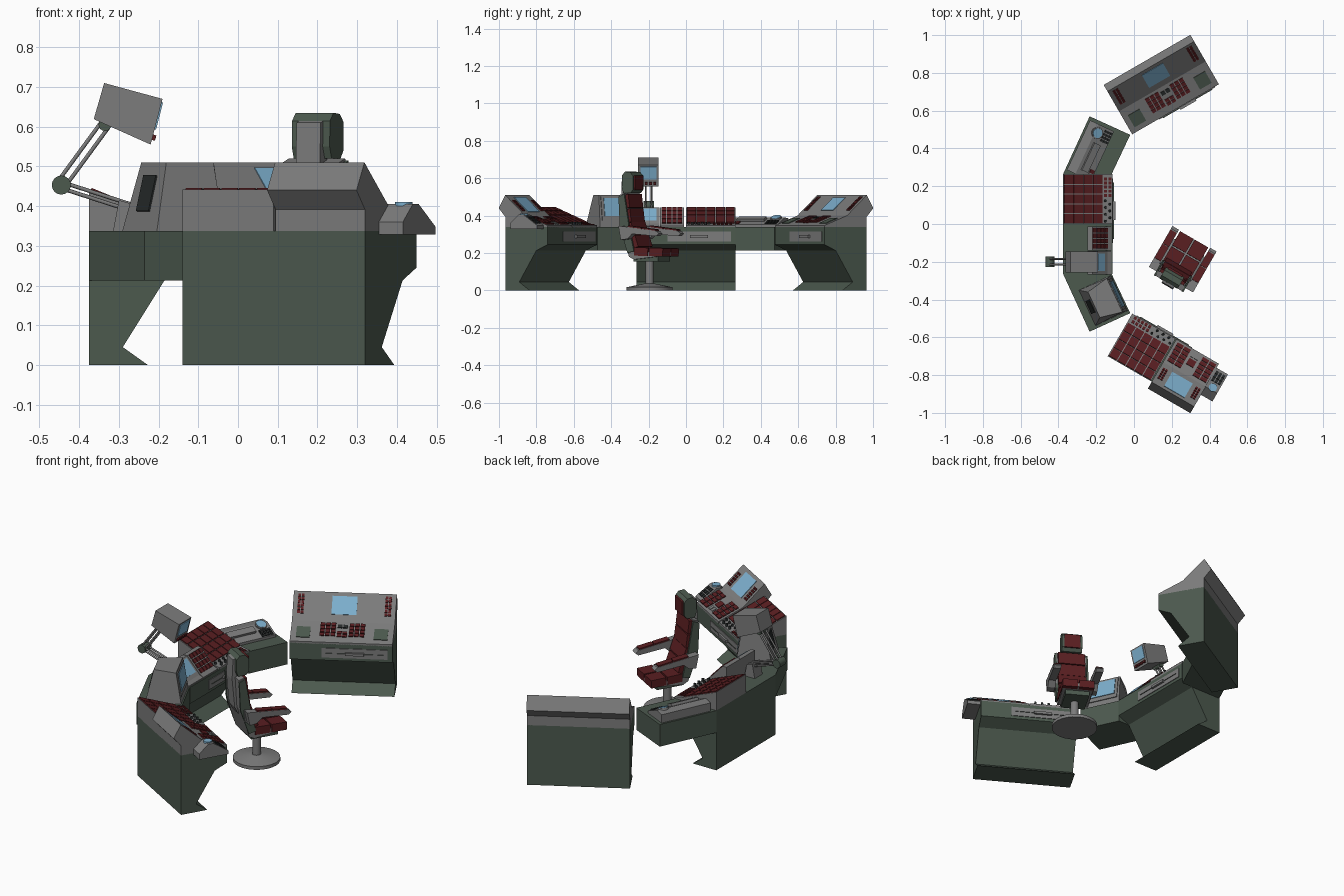
import bpy, bmesh
from math import radians
from mathutils import Matrix, Vector

if "Cube" in bpy.data.objects:
    bpy.data.objects.remove(bpy.data.objects["Cube"])


def mat(name, r, g, b):
    m = bpy.data.materials.new(name)
    m.diffuse_color = (r, g, b, 1)
    m.use_nodes = True
    m.node_tree.nodes["Principled BSDF"].inputs["Base Color"].default_value = m.diffuse_color
    return m


GREEN = mat("green", .072, .10, .076)
RED = mat("red", .10, .013, .015)
BLUE = mat("blue", .20, .42, .60)
DARK = mat("dark", .02, .024, .024)
GREY = mat("grey", .20, .20, .20)


# Local frame: x = towards the operator, y = sideways, z = up
def frame(x, y, deg):
    return Matrix.Translation((x, y, 0)) @ Matrix.Rotation(radians(deg), 4, 'Z')


def finish(name, bm, F, m):
    bmesh.ops.recalc_face_normals(bm, faces=bm.faces)
    me = bpy.data.meshes.new(name)
    bm.to_mesh(me)
    bm.free()
    ob = bpy.data.objects.new(name, me)
    ob.matrix_world = F
    me.materials.append(m)
    bpy.context.collection.objects.link(ob)
    return ob


def prism(name, F, prof, s0, s1, m=GREY):
    """Extrude a (forward, up) profile sideways from s0 to s1."""
    bm = bmesh.new()
    f = bm.faces.new([bm.verts.new((d, s0, z)) for d, z in prof])
    r = bmesh.ops.extrude_face_region(bm, geom=[f])
    for v in r['geom']:
        if isinstance(v, bmesh.types.BMVert):
            v.co.y = s1
    return finish(name, bm, F, m)


def pads(name, F, p0, p1, s0, s1, nd=1, ns=1, m=RED, h=.006, gap=.005):
    """Grid of raised blocks on the slope running from p0 down to p1."""
    a, b = Vector((p0[0], 0, p0[1])), Vector((p1[0], 0, p1[1]))
    u = (b - a).normalized()
    n = Vector((-u.z, 0, u.x))
    L, W = (b - a).length / nd, (s1 - s0) / ns
    R = Matrix((u, (0, 1, 0), n)).transposed().to_4x4()
    bm = bmesh.new()
    for i in range(nd):
        for j in range(ns):
            c = a + u * L * (i + .5) + Vector((0, s0 + W * (j + .5), 0))
            S = Matrix.Diagonal((L - gap, W - gap, 2 * h, 1))
            bmesh.ops.create_cube(bm, size=1, matrix=Matrix.Translation(c) @ R @ S)
    return finish(name, bm, F, m)


def rod(name, F, p, q, r, m=GREY, r2=None, n=16):
    p, q = Vector(p), Vector(q)
    M = Matrix.Translation((p + q) / 2) @ (q - p).to_track_quat('Z', 'Y').to_matrix().to_4x4()
    bm = bmesh.new()
    bmesh.ops.create_cone(bm, cap_ends=True, segments=n, radius1=r,
                          radius2=r if r2 is None else r2, depth=(q - p).length, matrix=M)
    for f in bm.faces:
        f.smooth = len(f.verts) == 4
    return finish(name, bm, F, m)


CEN = frame(-.375, 0, 0)
LOW = frame(.09, -.8325, 60)
UPP = frame(.09, .8325, -60)
BASE = [(0, 0), (0, .338), (.26, .338), (.26, .245), (.19, .213), (.085, .045), (.148, 0)]

# Three desk bases with a drawer plate on the front
for nm, F in (("centre", CEN), ("right", LOW), ("left", UPP)):
    prism(nm + "_desk_base", F, BASE, -.265, .265, GREEN)
    pads(nm + "_drawer_plate", F, (.26, .315), (.26, .262), -.10, .24, m=GREY, h=.004, gap=0)
    pads(nm + "_drawer_slots", F, (.264, .298), (.264, .278), -.09, .23, 1, 2, GREEN, .004, .02)
    pads(nm + "_drawer_handle", F, (.264, .297), (.264, .279), .02, .12, m=GREY, h=.012, gap=.004)

# Corner shelves joining the desks
for nm, k in (("left", 1), ("right", -1)):
    bm = bmesh.new()
    pts = [(-.375, .265), (-.235, .57), (-.02, .472), (-.118, .265)]
    lo, hi = ([bm.verts.new((x, k * y, z)) for x, y in pts] for z in (.213, .338))
    bm.faces.new(lo)
    bm.faces.new(hi)
    for i in range(4):
        j = (i + 1) % 4
        bm.faces.new((lo[i], lo[j], hi[j], hi[i]))
    finish(nm + "_corner_shelf", bm, Matrix(), GREEN)

# Large sloped key panels with a strip of knobs in front
for nm, F in (("centre", CEN), ("right", LOW)):
    prism(nm + "_key_wedge", F, [(0, .335), (0, .442), (.21, .357), (.26, .348), (.26, .335)], 0, .265)
    pads(nm + "_large_keys", F, (.002, .441), (.208, .358), .003, .262, 4, 5)
    pads(nm + "_strip_keys", F, (.213, .356), (.258, .348), .14, .25, 2, 5, RED, .005, .007)
    for i in range(7):
        d = .223 + .024 * (i % 2)
        rod(nm + "_knob", F, (d, .015 + i * .018, .345), (d, .015 + i * .018, .366), .008, DARK, .006, 8)

# Small key block and small display on the centre desk
STEEP = [(.13, .335), (.13, .442), (.155, .442), (.235, .357), (.255, .345), (.255, .335)]
prism("small_key_block", CEN, STEEP, -.14, -.012)
pads("small_keys", CEN, (.153, .443), (.235, .357), -.132, -.02, 4, 4)
prism("small_display_block", CEN, STEEP, -.267, -.143)
pads("small_display", CEN, (.16, .437), (.222, .371), -.25, -.155, m=BLUE, h=.003)

# Monitor on a jointed arm
prism("arm_mount", CEN, [(.06, .335), (.075, .415), (.11, .405), (.125, .335)], -.235, -.165)
for s in (-.215, -.185):
    for o in (-.008, .008):
        rod("lower_arm_bar", CEN, (.11, s, .395 + o), (-.07, s, .453 + o), .005, n=8)
        rod("upper_arm_bar", CEN, (-.07 + o, s, .455 - o), (.04 + o, s, .605 - o), .005, n=8)
rod("elbow_joint", CEN, (-.07, -.228, .453), (-.07, -.172, .453), .024, GREEN)
rod("monitor_joint", CEN, (.04, -.228, .605), (.04, -.172, .605), .016, GREEN)
prism("monitor_case", CEN, [(.038, .71), (.185, .67), (.155, .555), (.014, .618), (.012, .62)], -.256, -.146)
pads("monitor_screen", CEN, (.184, .664), (.165, .591), -.246, -.156, m=BLUE, h=.003)
pads("monitor_buttons", CEN, (.163, .584), (.157, .563), -.246, -.156, 1, 4, RED, .008, .008)

# Full-width and half-width screen consoles
HOOD = [(0, .335), (0, .392), (-.042, .44), (-.002, .51), (.12, .40), (.26, .347), (.26, .335)]
prism("left_console", UPP, HOOD, -.265, .265)
pads("left_screen", UPP, (.012, .497), (.092, .425), -.067, .067, m=BLUE, h=.003)
for k in (-1, 1):
    c = k * .225
    pads("left_side_keys", UPP, (.008, .50), (.092, .425), c - .018, c + .018, 6, 2, RED, .005, .004)
    c = k * .075
    pads("left_main_keys", UPP, (.13, .396), (.22, .362), c - .042, c + .042, 4, 3, RED, .006, .005)
    c = k * .2
    pads("left_speaker", UPP, (.16, .385), (.235, .356), c - .038, c + .038, m=GREEN, h=.004)
pads("left_centre_keys", UPP, (.14, .392), (.165, .383), -.028, .028, 1, 2, DARK, .005)
pads("left_centre_keys_low", UPP, (.185, .376), (.225, .36), -.028, .028, 2, 2, RED, .005)

prism("right_console", LOW, HOOD, -.265, -.005)
pads("right_screen", LOW, (.01, .499), (.10, .418), -.20, -.07, m=BLUE, h=.003)
for c in (-.235, -.035):
    pads("right_side_keys", LOW, (.03, .481), (.095, .423), c - .016, c + .016, 5, 2, RED, .005, .004)
for c in (-.215, -.06):
    pads("right_main_keys", LOW, (.135, .394), (.25, .351), c - .043, c + .043, 5, 2, RED, .006, .005)
pads("right_centre_key", LOW, (.17, .381), (.21, .366), -.16, -.112, m=RED, h=.005)
pads("right_centre_trim", LOW, (.215, .364), (.245, .352), -.16, -.112, 1, 2, GREY, .005)

# Handset unit hung on the outer end of the right desk
prism("side_unit", LOW, [(.07, .328), (.07, .36), (.12, .405), (.15, .405), (.235, .348), (.235, .328)], -.335, -.262)
rod("side_dial", LOW, (.135, -.3, .40), (.135, -.3, .411), .022, BLUE)
pads("side_keypad", LOW, (.162, .397), (.222, .357), -.33, -.27, 3, 3, DARK, .005)

# Box-shaped display on the right corner shelf
CR = frame(-.305, -.4175, 25)
crt = prism("corner_display_case", CR, [(.04, .335), (.08, .51), (.20, .51), (.228, .335)], -.152, .055)
for v in crt.data.vertices:
    if v.co.z > .4:
        v.co.y = -.0485 + (v.co.y + .0485) * (.72 if v.co.x < .1 else .95)
pads("corner_display_bezel", CR, (.202, .505), (.223, .37), -.14, .043, m=GREY, h=.004)
pads("corner_display_screen", CR, (.206, .496), (.222, .395), -.125, .028, m=BLUE, h=.005)
pads("corner_display_vent", CR, (.048, .385), (.07, .48), -.09, -.01, m=DARK, h=.002)

# Low instrument box on the left corner shelf
CL = frame(-.305, .4175, -25)
prism("instrument_box", CL, [(.01, .335), (.01, .385), (.06, .39), (.15, .352), (.15, .335)], -.14, .15)
rod("round_scope", CL, (.07, .105, .38), (.076, .105, .394), .026, BLUE)
rod("round_scope_rim", CL, (.07, .105, .376), (.075, .105, .391), .031, n=20)
pads("instrument_keypad", CL, (.102, .373), (.148, .353), .07, .14, 3, 4, DARK, .006)
pads("instrument_bar", CL, (.075, .384), (.115, .367), -.11, .055, m=GREY, h=.014)
pads("instrument_keys", CL, (.12, .366), (.147, .354), -.13, -.08, 1, 2, RED, .006)

# Swivel chair: pedestal
CH = frame(.253, -.195, 60)
rod("chair_foot", CH, (0, 0, 0), (0, 0, .018), .122, n=24)
rod("chair_foot_top", CH, (0, 0, .018), (0, 0, .036), .118, GREY, .03, 24)
rod("chair_post", CH, (0, 0, .03), (0, 0, .16), .022)
prism("seat_pan", CH, [(-.06, .155), (-.06, .185), (.09, .185), (.09, .155)], -.065, .065, GREEN)

# Chair shell, cushions and headrest
prism("chair_shell", CH, [(.13, .205), (.13, .185), (-.05, .165), (-.08, .18), (-.128, .34), (-.138, .51),
      (-.108, .52), (-.09, .34), (-.05, .205)], -.082, .082)
prism("chair_spine", CH, [(-.12, .30), (-.14, .34), (-.155, .5), (-.15, .61), (-.125, .62), (-.11, .4)], -.035, .035)
pads("seat_cushion", CH, (-.05, .208), (.135, .203), -.09, .09, 2, 2, RED, .022, .008)
pads("back_cushion_upper", CH, (-.112, .515), (-.092, .36), -.076, .076, 2, 1, RED, .022, .006)
pads("back_cushion_lower", CH, (-.092, .36), (-.045, .225), -.08, .08, 2, 1, RED, .022, .006)
for k in (-1, 1):
    prism("chair_back_side", CH, [(-.085, .2), (-.132, .34), (-.14, .5), (-.105, .515), (-.075, .34), (-.045, .21)],
          k * .08, k * .09, GREEN)
prism("headrest", CH, [(-.13, .52), (-.14, .55), (-.138, .615), (-.12, .635), (-.088, .632), (-.07, .612),
      (-.07, .54), (-.085, .52)], -.055, .055, GREEN)
pads("headrest_pad", CH, (-.07, .618), (-.072, .535), -.045, .045, m=RED, h=.008)

# Armrests with red pads
for k in (-1, 1):
    prism("armrest", CH, [(-.115, .345), (-.04, .337), (.12, .318), (.135, .303), (.12, .29), (-.03, .302),
          (-.06, .275), (-.10, .27)], k * .095, k * .135)
    prism("armrest_bracket", CH, [(-.11, .275), (-.115, .34), (-.07, .335), (-.065, .28)], k * .07, k * .1)
    pads("armrest_pad", CH, (-.06, .34), (.115, .319), k * .115 - .02, k * .115 + .02, 2, 1, RED, .007, .004)
